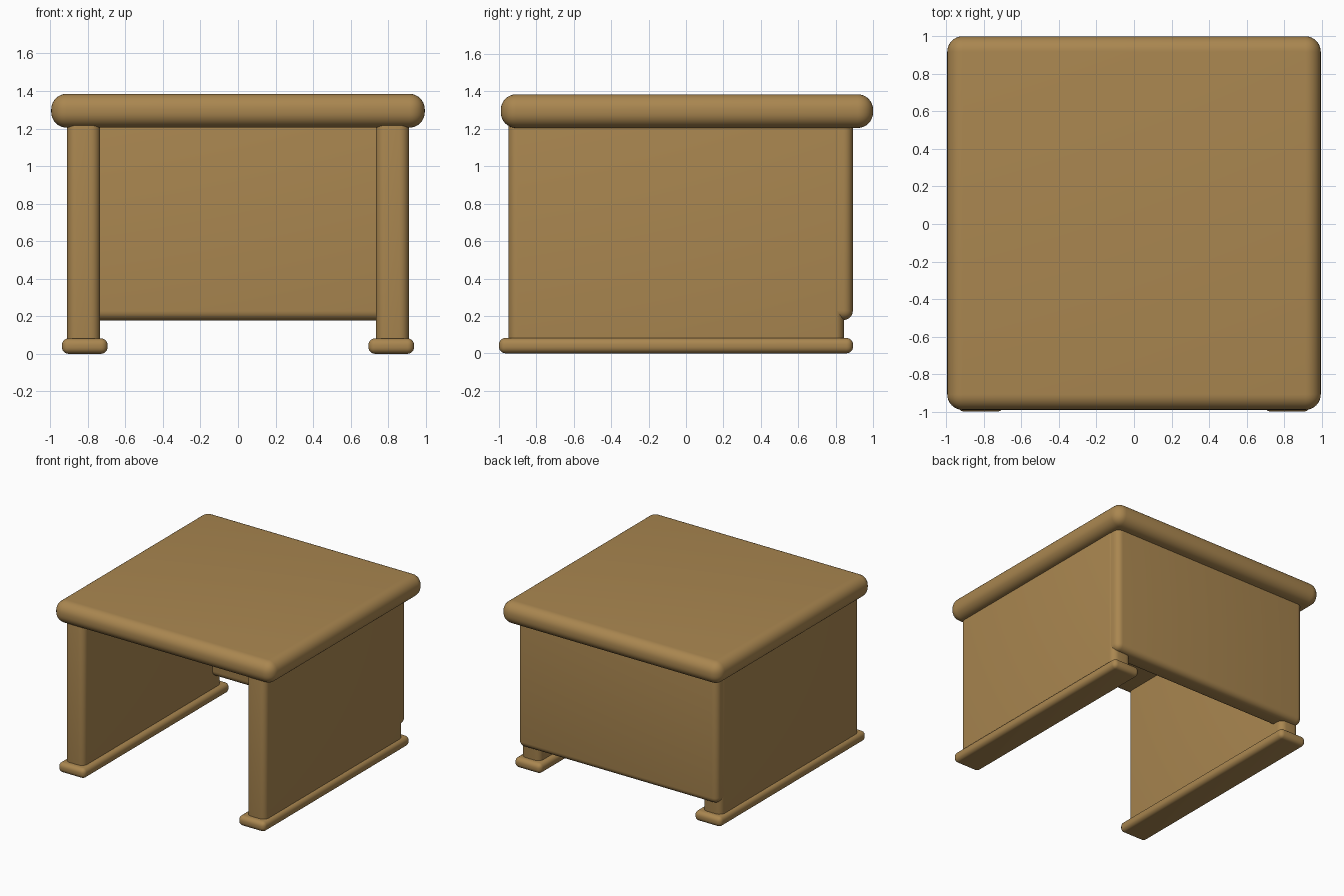
import bpy

old = bpy.data.objects.get("Cube")
if old:
    bpy.data.objects.remove(old, do_unlink=True)

# Single warm wood colour
wood = bpy.data.materials.new("light_brown_wood")
wood.use_nodes = True
WOOD_COLOUR = (0.40, 0.24, 0.08, 1.0)
wood.diffuse_color = WOOD_COLOUR
wood.node_tree.nodes["Principled BSDF"].inputs["Base Color"].default_value = WOOD_COLOUR


def rounded_box(name, x, y, z, radius, segments=6):
    """Box between (min, max) pairs on each axis, with rounded edges."""
    spans = (x, y, z)
    centre = [(low + high) / 2 for low, high in spans]
    bpy.ops.mesh.primitive_cube_add(size=1, location=centre)
    obj = bpy.context.object
    obj.name = name
    obj.scale = [high - low for low, high in spans]
    bpy.ops.object.transform_apply(location=False, rotation=False, scale=True)
    obj.data.materials.append(wood)
    bevel = obj.modifiers.new("rounded_edges", "BEVEL")
    bevel.width = radius
    bevel.segments = segments
    bevel.limit_method = "ANGLE"
    bpy.ops.object.modifier_apply(modifier=bevel.name)
    bpy.ops.object.shade_smooth_by_angle()
    return obj


# Thick desk top with heavily rounded edges
rounded_box("desk_top", (-0.995, 0.995), (-0.99, 1.0), (1.205, 1.385), 0.082, 8)

# Side panels standing on flat runners; ends are buried in the top and runner
for side, sign in (("left", 1), ("right", -1)):
    panel_x = sorted((sign * 0.735, sign * 0.91))
    runner_x = sorted((sign * 0.695, sign * 0.938))
    rounded_box(side + "_side_panel", panel_x, (-0.95, 0.845), (0.02, 1.27), 0.05)
    rounded_box(side + "_foot_runner", runner_x, (-1.0, 0.893), (0.0, 0.082), 0.035)

# Back panel, raised off the floor
rounded_box("back_panel", (-0.907, 0.907), (0.72, 0.892), (0.178, 1.27), 0.05)
